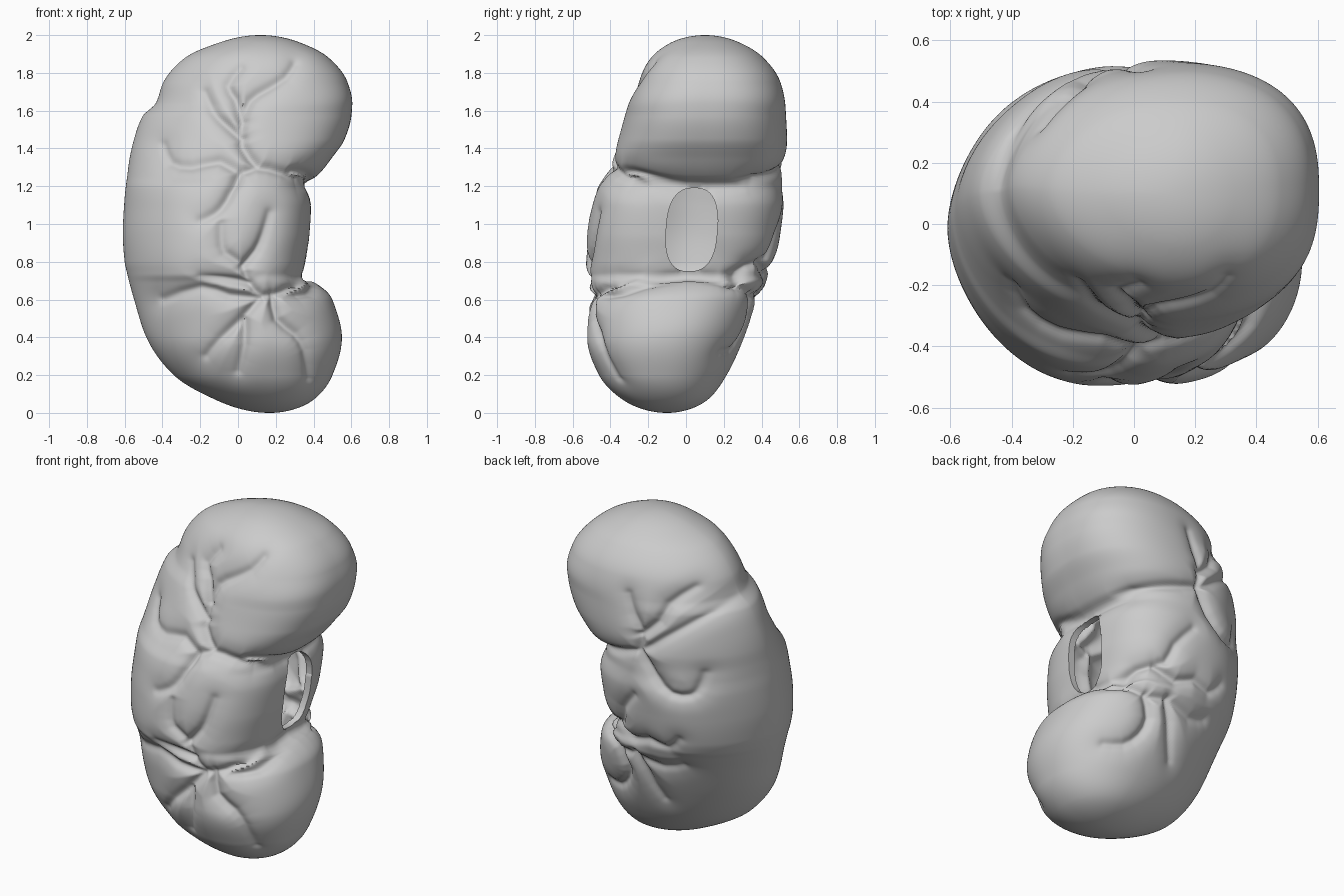
import bpy, bmesh, math

if "Cube" in bpy.data.objects:
    bpy.data.objects.remove(bpy.data.objects["Cube"])

# Horizontal sections of the organ: z, x min, x max, y min, y max, squareness
SECTIONS = [
    (0.00, .17, .17, -.10, -.10, 2.1), (0.07, -.12, .40, -.335, .115, 2.1),
    (0.20, -.34, .50, -.46, .215, 2.1), (0.40, -.485, .55, -.525, .31, 2.1),
    (0.60, -.55, .50, -.525, .39, 2.2), (0.69, -.575, .43, -.53, .43, 2.3),
    (0.735, -.586, .365, -.535, .45, 2.5), (0.80, -.60, .362, -.535, .47, 2.7),
    (0.95, -.61, .38, -.525, .50, 2.8), (1.10, -.603, .388, -.50, .518, 2.8),
    (1.19, -.595, .383, -.475, .51, 2.7), (1.25, -.587, .425, -.44, .515, 2.6),
    (1.34, -.575, .49, -.40, .53, 2.5), (1.45, -.55, .565, -.36, .535, 2.5),
    (1.57, -.505, .60, -.325, .53, 2.5), (1.64, -.435, .605, -.305, .525, 2.5),
    (1.75, -.395, .58, -.26, .50, 2.4), (1.88, -.28, .48, -.185, .41, 2.3),
    (1.96, -.10, .33, -.08, .285, 2.1), (2.00, .12, .12, .10, .10, 2.1)]

# Branching furrows as (x, z) paths on the front and back, (y, z) on the side
FRONT = [
    [(.40, 1.19), (.25, 1.275), (.1, 1.31), (.01, 1.28), (-.1, 1.34), (-.25, 1.31), (-.36, 1.33), (-.4, 1.42)],
    [(.1, 1.32), (.02, 1.42), (.02, 1.55), (.06, 1.66), (.15, 1.72), (.25, 1.78), (.3, 1.85)],
    [(.02, 1.46), (-.09, 1.55), (-.14, 1.61), (-.18, 1.7)],
    [(.02, 1.55), (-.02, 1.67), (-.06, 1.74), (.01, 1.83)],
    [(.01, 1.28), (-.06, 1.13), (-.12, 1.06), (-.2, 1.02)],
    [(.37, .73), (.25, .65), (.13, .62), (.06, .7), (.02, .79), (-.07, .85), (-.09, .92), (-.09, 1.0)],
    [(.03, .78), (.1, .86), (.14, .95), (.17, 1.06)],
    [(.06, .69), (-.08, .71), (-.2, .72)],
    [(.12, .61), (0, .48), (-.1, .39), (-.17, .3)],
    [(.12, .61), (-.05, .62), (-.2, .66), (-.4, .6)],
    [(.03, .5), (.03, .36), (0, .22)],
    [(.19, .63), (.21, .5), (.31, .42), (.36, .33), (.38, .18)]]
BACK = [
    [(.4, 1.21), (.2, 1.26), (-.04, 1.33), (-.2, 1.44), (-.36, 1.56), (-.45, 1.63)],
    [(-.04, 1.33), (-.06, 1.45), (-.01, 1.55), (.03, 1.66)],
    [(-.05, 1.43), (-.16, 1.53), (-.2, 1.63), (-.3, 1.72)],
    [(-.04, 1.33), (-.13, 1.2), (-.24, 1.11), (-.34, 1.11), (-.38, 1.16), (-.4, 1.24)],
    [(.34, .68), (.27, .77), (.14, .82), (.1, .93), (0, 1.05)],
    [(.2, .79), (.06, .73), (-.06, .77), (-.18, .74), (-.26, .82)],
    [(.38, .7), (.3, .66), (.2, .61), (.08, .62), (-.1, .58), (-.22, .62)],
    [(.22, .62), (.17, .5), (.2, .4), (.28, .33), (.38, .32)],
    [(.08, .62), (.03, .52), (0, .43), (-.04, .34)]]
SIDE = [
    [(-.45, 1.3), (-.3, 1.27), (-.15, 1.225), (0, 1.195), (.2, 1.195), (.35, 1.21), (.5, 1.245)],
    [(-.5, .62), (-.35, .65), (-.2, .70), (0, .735), (.15, .715), (.25, .68), (.35, .66)]]


def smooth_path(path):
    """Insert curved midpoints that pass through the given points."""
    p = [path[0]] + path + [path[-1]]
    out = []
    for i in range(1, len(p) - 2):
        mid = tuple((9 * (p[i][k] + p[i + 1][k]) - p[i - 1][k] - p[i + 2][k]) / 16 for k in (0, 1))
        out += [p[i], mid]
    return out + [path[-1]]


FRONT, BACK, SIDE = ([smooth_path(p) for p in group] for group in (FRONT, BACK, SIDE))
TS = [math.acos(1 - s[0]) for s in SECTIONS]


def section(t):
    """Smoothly interpolated section at polar angle t."""
    i = max(j for j in range(len(TS) - 1) if TS[j] <= t)
    h = TS[i + 1] - TS[i]
    u = (t - TS[i]) / h

    def rate(a, k):
        return (SECTIONS[a + 1][k] - SECTIONS[a][k]) / (TS[a + 1] - TS[a])

    def slope(j, k):
        if j == 0:
            return rate(0, k)
        if j == len(TS) - 1:
            return rate(j - 1, k)
        d0, d1 = rate(j - 1, k), rate(j, k)
        return 0 if d0 * d1 <= 0 else 2 * d0 * d1 / (d0 + d1)

    return [(2*u**3 - 3*u*u + 1) * SECTIONS[i][k] + (3*u*u - 2*u**3) * SECTIONS[i + 1][k]
            + h * ((u**3 - 2*u*u + u) * slope(i, k) + (u**3 - u*u) * slope(i + 1, k))
            for k in range(1, 6)]


def furrow(a, z, paths):
    """Depth of the nearest furrow, fading toward the branch tips."""
    best = 0
    for path in paths:
        n = len(path) - 1
        for i in range(n):
            (ax, az), (bx, bz) = path[i], path[i + 1]
            if abs(2 * z - az - bz) > .6:
                continue
            dx, dz = bx - ax, bz - az
            t = min(1, max(0, ((a - ax) * dx + (z - az) * dz) / (dx * dx + dz * dz)))
            d = math.hypot(a - ax - t * dx, z - az - t * dz)
            if d < .2:
                depth = .028 * math.exp(-(d / .024)**2) + .028 * math.exp(-(d / .065)**2)
                best = max(best, depth * (1 - .6 * (i + t) / n))
    return best


# Kidney-shaped skin lofted through the sections
RINGS, SEGS = 310, 300
bm = bmesh.new()
rings = []
for r in range(1, RINGS):
    t = math.pi * r / RINGS
    x0, x1, y0, y1, p = section(t)
    cx, cy = x0 + (x1 - x0) * .57, (y0 + y1) / 2
    ring = []
    for s in range(SEGS):
        a = 2 * math.pi * s / SEGS
        c, q = math.cos(a), math.sin(a)
        e = 1.85 + (p - 1.85) * (.5 + .5 * c)
        k = (abs(c)**e + abs(q)**e)**(-1 / e)
        ring.append(bm.verts.new((cx + (x1 - cx if c > 0 else cx - x0) * c * k,
                                  cy + (y1 - y0) / 2 * q * k, 1 - math.cos(t))))
    rings.append(ring)
for lo, hi in zip(rings, rings[1:]):
    for s in range(SEGS):
        n = (s + 1) % SEGS
        bm.faces.new((lo[s], lo[n], hi[n], hi[s]))
bottom, top = bm.verts.new((.17, -.1, 0)), bm.verts.new((.12, .1, 2))
for s in range(SEGS):
    n = (s + 1) % SEGS
    bm.faces.new((bottom, rings[0][n], rings[0][s]))
    bm.faces.new((top, rings[-1][s], rings[-1][n]))
bm.normal_update()

# Press the furrows into the skin
moves = []
for v in bm.verts:
    x, y, z = v.co
    n = v.normal
    d = furrow(x, z, FRONT if n.y < 0 else BACK) * min(1, abs(n.y) * 2)
    if n.x > .2:
        d = max(d, furrow(y, z, SIDE) * min(1, (n.x - .2) * 2.5))
    moves.append((v, n * d))
for v, m in moves:
    v.co -= m


# Oval opening in the concave side, with a short inward lip
def opening(co):
    y, z = co.y - .03 - .06 * (co.z - .97), co.z - .97
    return (abs(y / .135)**2.6 + abs(z / .22)**2.6)**(1 / 2.6)


for v in bm.verts:
    f = opening(v.co)
    if v.co.x > .2 and .955 < f < 1.045:
        v.co.y = .03 + .06 * (v.co.z - .97) + (v.co.y - .03 - .06 * (v.co.z - .97)) / f
        v.co.z = .97 + (v.co.z - .97) / f
bmesh.ops.delete(bm, geom=[f for f in bm.faces if f.calc_center_median().x > .2
                           and opening(f.calc_center_median()) < 1], context='FACES')
lip = bmesh.ops.extrude_edge_only(bm, edges=[e for e in bm.edges if e.is_boundary])
for g in lip["geom"]:
    if isinstance(g, bmesh.types.BMVert):
        g.co.x -= .04
bmesh.ops.recalc_face_normals(bm, faces=bm.faces)

mesh = bpy.data.meshes.new("kidney_body")
bm.to_mesh(mesh)
bm.free()
body = bpy.data.objects.new("kidney_body", mesh)
bpy.context.collection.objects.link(body)
bpy.context.view_layer.objects.active = body
body.select_set(True)
bpy.ops.object.shade_smooth_by_angle(angle=math.radians(60))
